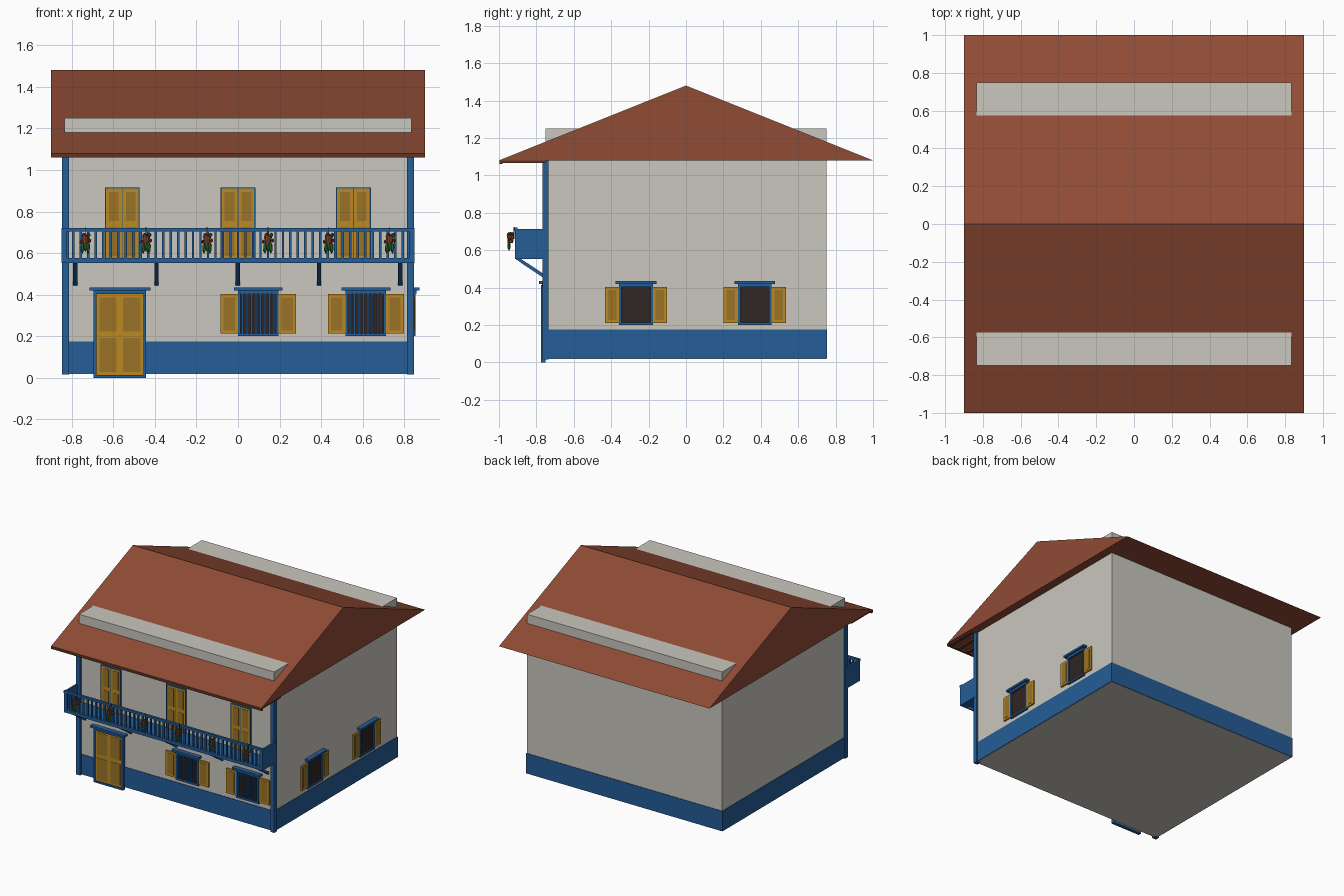
import bpy, bmesh, math
from mathutils import Matrix, Vector

cube = bpy.data.objects.get("Cube")
if cube:
    bpy.data.objects.remove(cube, do_unlink=True)


def material(name, r, g, b):
    m = bpy.data.materials.new(name)
    m.use_nodes = True
    m.diffuse_color = (r, g, b, 1)
    m.node_tree.nodes["Principled BSDF"].inputs["Base Color"].default_value = (r, g, b, 1)
    return m


PLASTER = material("plaster", 0.59, 0.57, 0.52)
BLUE = material("blue paint", 0.018, 0.11, 0.31)
TILE = material("roof tile", 0.28, 0.072, 0.036)
WOOD = material("dark wood", 0.11, 0.035, 0.018)
GOLD = material("ochre paint", 0.5, 0.25, 0.016)
PANEL = material("ochre panel", 0.32, 0.17, 0.02)
DARK = material("dark interior", 0.03, 0.018, 0.018)
GREEN = material("leaf green", 0.025, 0.12, 0.02)
CLAY = material("clay pot", 0.25, 0.07, 0.035)
RED = material("red flower", 0.3, 0.02, 0.02)

FRONT, SIDE = -0.75, 0.838     # wall planes


def finish(name, bm, mat):
    bmesh.ops.recalc_face_normals(bm, faces=bm.faces)
    mesh = bpy.data.meshes.new(name)
    bm.to_mesh(mesh)
    bm.free()
    mesh.materials.append(mat)
    ob = bpy.data.objects.new(name, mesh)
    bpy.context.scene.collection.objects.link(ob)
    return ob


def boxes(name, mat, *ranges):
    """One object made of boxes, each given as three (low, high) spans."""
    bm = bmesh.new()
    for spans in ranges:
        mid = Vector([(a + b) / 2 for a, b in spans])
        size = [abs(b - a) for a, b in spans]
        bmesh.ops.create_cube(bm, size=1, matrix=Matrix.Translation(mid) @ Matrix.Diagonal((*size, 1)))
    return finish(name, bm, mat)


def on_wall(wall, u, d, z):
    """Spans for a box at u along a wall and d out from it."""
    if wall == "front":
        return (u, (FRONT - d[1], FRONT - d[0]), z)
    return ((SIDE + d[0], SIDE + d[1]), u, z)


def prism(name, mat, profile, x0, x1):
    """Extrude a (y, z) profile along x."""
    bm = bmesh.new()
    face = bm.faces.new([bm.verts.new((x0, y, z)) for y, z in profile])
    ext = bmesh.ops.extrude_face_region(bm, geom=[face])
    moved = [v for v in ext["geom"] if isinstance(v, bmesh.types.BMVert)]
    bmesh.ops.translate(bm, verts=moved, vec=(x1 - x0, 0, 0))
    return finish(name, bm, mat)


def leaf(name, wall, u0, u1, z0, z1, d, rows):
    """Ochre shutter or door leaf with thin raised panels."""
    boxes(name, GOLD, on_wall(wall, (u0, u1), (0, d), (z0, z1)))
    edge, gap = 0.015, 0.03
    h = (z1 - z0 - 2 * edge - gap * (rows - 1)) / rows
    spans = []
    for i in range(rows):
        low = z0 + edge + i * (h + gap)
        spans.append(on_wall(wall, (u0 + edge, u1 - edge), (d, d + 0.002), (low, low + h)))
    boxes(name + "_panels", PANEL, *spans)


def frame(name, wall, u0, u1, z0, z1, d, w=0.013):
    boxes(name, BLUE,
          on_wall(wall, (u0, u0 + w), (0, d), (z0, z1)),
          on_wall(wall, (u1 - w, u1), (0, d), (z0, z1)),
          on_wall(wall, (u0, u1), (0, d), (z1 - w, z1)),
          on_wall(wall, (u0, u1), (0, d), (z0, z0 + w)))


def lintel(name, wall, u0, u1, z):
    boxes(name, BLUE,
          on_wall(wall, (u0 - 0.02, u1 + 0.02), (0, 0.035), (z + 0.005, z + 0.02)),
          on_wall(wall, (u0, u1), (0, 0.02), (z - 0.012, z + 0.005)))


def window(name, wall, u0, u1, shutter, bars):
    z0, z1 = 0.2, 0.415
    boxes(name + "_opening", DARK, on_wall(wall, (u0, u1), (0, 0.006), (z0, z1)))
    frame(name + "_frame", wall, u0, u1, z0, z1, 0.015)
    lintel(name + "_lintel", wall, u0, u1, z1)
    leaf(name + "_shutter_a", wall, u0 - shutter, u0, 0.212, 0.402, 0.012, 1)
    leaf(name + "_shutter_b", wall, u1, u1 + shutter, 0.212, 0.402, 0.012, 1)
    if bars:
        step = (u1 - u0) / (bars + 1)
        boxes(name + "_bars", BLUE, *[
            on_wall(wall, (u0 + i * step - 0.004, u0 + i * step + 0.004), (0.004, 0.014), (z0, z1))
            for i in range(1, bars + 1)])


# House body, painted base and corner posts
boxes("house_walls", PLASTER, ((-0.835, 0.835), (-0.75, 0.75), (0.018, 1.25)))
boxes("painted_base", BLUE, ((-0.84, 0.84), (-0.754, 0.754), (0.02, 0.175)))
boxes("corner_posts", BLUE, *[
    ((s * 0.813, s * 0.847), (-0.767, -0.735), (0.015, 1.08)) for s in (-1, 1)])

# Roof and front eave timbers
prism("roof", TILE, [(-1, 1.08), (1, 1.08), (0, 1.48)], -0.9, 0.9)
boxes("eave_fascia", WOOD, ((-0.9, 0.9), (-0.998, -0.98), (1.06, 1.082)))
boxes("eave_rafters", WOOD, *[
    ((x - 0.012, x + 0.012), (-0.985, -0.75), (1.066, 1.081))
    for x in [-0.88 + i * 0.08 for i in range(23)]])

# Entrance door
frame("door_frame", "front", -0.695, -0.442, 0, 0.415, 0.025)
lintel("door_lintel", "front", -0.695, -0.442, 0.415)
leaf("door_leaf_left", "front", -0.568, -0.455, 0.013, 0.402, 0.016, 2)
leaf("door_leaf_right", "front", -0.682, -0.569, 0.013, 0.402, 0.016, 2)

# Balcony doors
for n, x in enumerate((-0.557, 0, 0.555)):
    name = f"balcony_door_{n + 1}"
    frame(name + "_frame", "front", x - 0.084, x + 0.084, 0.56, 0.916, 0.012, 0.006)
    leaf(name + "_leaf_a", "front", x - 0.079, x - 0.002, 0.57, 0.91, 0.009, 2)
    leaf(name + "_leaf_b", "front", x + 0.002, x + 0.079, 0.57, 0.91, 0.009, 2)
    boxes(name + "_gap", BLUE, on_wall("front", (x - 0.002, x + 0.002), (0, 0.008), (0.57, 0.91)))

# Windows
window("front_window_1", "front", 0.0, 0.195, 0.085, 8)
window("front_window_2", "front", 0.517, 0.713, 0.085, 8)
window("side_window_1", "side", -0.357, -0.177, 0.075, 0)
window("side_window_2", "side", 0.278, 0.457, 0.077, 0)

# Balcony floor, rails, end panels and balusters
boxes("balcony_floor", BLUE, ((-0.85, 0.85), (-0.915, -0.75), (0.552, 0.576)))
boxes("balcony_rail", BLUE, ((-0.85, 0.85), (-0.918, -0.9), (0.703, 0.72)))
boxes("balcony_ends", BLUE, *[
    ((s * 0.836, s * 0.85), (-0.915, -0.75), (0.552, 0.714)) for s in (-1, 1)])
count = 47
boxes("balusters", BLUE, *[
    ((x - 0.006, x + 0.006), (-0.914, -0.902), (0.57, 0.71))
    for x in [-0.83 + 1.66 * i / (count - 1) for i in range(count)]])

# Diagonal brackets
for n in range(5):
    x = -0.783 + n * 0.391
    prism(f"bracket_{n + 1}", BLUE,
          [(-0.915, 0.555), (-0.885, 0.555), (-0.752, 0.467), (-0.752, 0.445)], x - 0.01, x + 0.01)


def blobs(name, mat, places, size):
    bm = bmesh.new()
    for place in places:
        bmesh.ops.create_icosphere(bm, subdivisions=1, radius=1,
                                   matrix=Matrix.Translation(place) @ Matrix.Diagonal((*size, 1)))
    return finish(name, bm, mat)


# Hanging flower pots
for n in range(6):
    x, y = -0.735 + n * 0.293, -0.938
    bm = bmesh.new()
    bmesh.ops.create_cone(bm, cap_ends=True, segments=10, radius1=0.013, radius2=0.021,
                          depth=0.045, matrix=Matrix.Translation((x, y, 0.66)))
    finish(f"flower_pot_{n + 1}", bm, CLAY)
    boxes(f"pot_hook_{n + 1}", DARK, ((x - 0.002, x + 0.002), (y + 0.017, y + 0.021), (0.66, 0.725)))
    blobs(f"trailing_leaves_{n + 1}", GREEN,
          [(x + dx, y - 0.008, z) for dx, z in ((-0.014, 0.625), (0.014, 0.625), (0, 0.635))],
          (0.01, 0.009, 0.03))
    blobs(f"top_leaves_{n + 1}", GREEN,
          [(x + 0.016 * math.cos(a), y + 0.01 * math.sin(a), 0.687) for a in (0, 2.1, 4.2)],
          (0.011, 0.009, 0.011))
    blobs(f"flowers_{n + 1}", RED, [(x - 0.022, y - 0.006, 0.655), (x + 0.022, y - 0.006, 0.66),
                                    (x, y - 0.012, 0.685)], (0.008, 0.008, 0.01))
